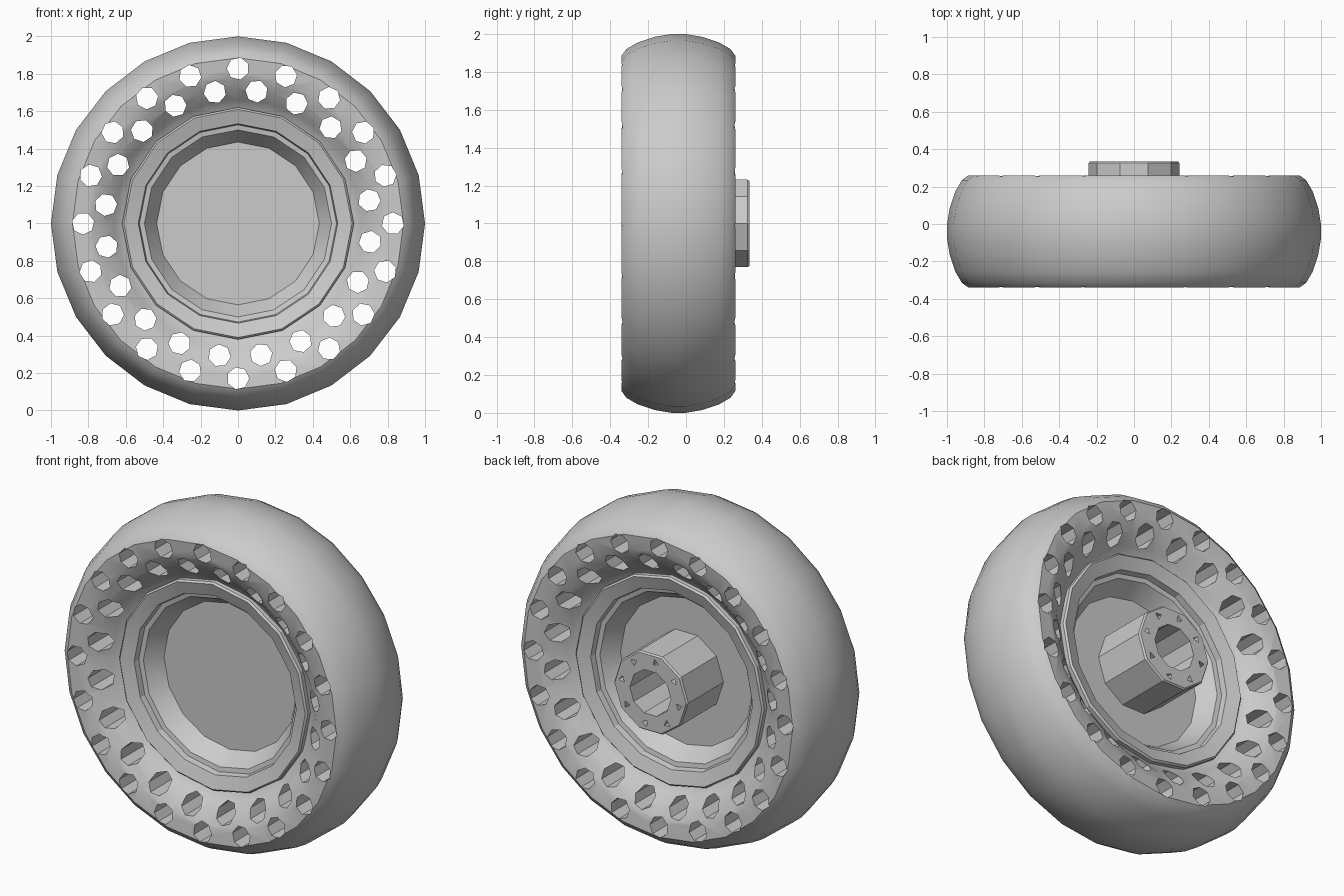
import bpy, bmesh, math
from mathutils import Matrix, Vector

cube = bpy.data.objects.get("Cube")
if cube:
    bpy.data.objects.remove(cube, do_unlink=True)

MID = -0.04      # middle plane of the tyre along y
AXLE = 1.0       # height of the wheel axis

grey = bpy.data.materials.new("plain grey")
grey.use_nodes = True
grey.diffuse_color = (0.6, 0.6, 0.6, 1)
grey.node_tree.nodes["Principled BSDF"].inputs["Base Color"].default_value = (0.6, 0.6, 0.6, 1)


def make_object(name, bm):
    bmesh.ops.recalc_face_normals(bm, faces=bm.faces)
    mesh = bpy.data.meshes.new(name)
    bm.to_mesh(mesh)
    bm.free()
    mesh.materials.append(grey)
    obj = bpy.data.objects.new(name, mesh)
    bpy.context.collection.objects.link(obj)
    return obj


def lathe(name, profile, sides, closed=False):
    """Spin (radius, y) points about the wheel axis."""
    bm = bmesh.new()
    rings = []
    for r, y in profile:
        rings.append([bm.verts.new((r * math.cos(a), y, AXLE + r * math.sin(a)))
                      for a in (math.tau * i / sides for i in range(sides))])
    pairs = list(zip(rings, rings[1:]))
    if closed:
        pairs.append((rings[-1], rings[0]))
    for low, high in pairs:
        for i in range(sides):
            j = (i + 1) % sides
            bm.faces.new((low[i], low[j], high[j], high[i]))
    bmesh.ops.remove_doubles(bm, verts=bm.verts, dist=1e-5)
    return make_object(name, bm)


def drill(obj, name, holes, sides, y, depth):
    """Cut prism holes, given as (ring radius, angle, hole radius), along y."""
    bm = bmesh.new()
    for ring, angle, radius in holes:
        a = math.radians(angle)
        place = (Matrix.Translation(Vector((ring * math.cos(a), y, AXLE + ring * math.sin(a))))
                 @ Matrix.Rotation(a, 4, 'Y').inverted()
                 @ Matrix.Rotation(math.pi / 2, 4, 'X'))
        bmesh.ops.create_cone(bm, cap_ends=True, segments=sides, radius1=radius,
                              radius2=radius, depth=depth, matrix=place)
    cutter = make_object(name, bm)
    cutter.hide_render = True
    mod = obj.modifiers.new("holes", 'BOOLEAN')
    mod.operation = 'DIFFERENCE'
    mod.solver = 'EXACT'
    mod.object = cutter
    select(obj)
    bpy.ops.object.modifier_apply(modifier=mod.name)
    bpy.data.objects.remove(cutter, do_unlink=True)


def select(obj):
    bpy.ops.object.select_all(action='DESELECT')
    obj.select_set(True)
    bpy.context.view_layer.objects.active = obj


def mirrored(half):
    """Mirror (radius, offset) points across the middle plane."""
    return ([(r, MID + h) for r, h in half]
            + [(r, MID - h) for r, h in reversed(half)])


# Tyre: rounded tread, crisp shoulder, sidewall dished towards the rim
tyre = lathe("tyre", mirrored([
    (0.57, 0.15), (0.62, 0.165), (0.66, 0.20), (0.72, 0.255), (0.79, 0.29),
    (0.885, 0.30), (0.92, 0.275), (0.955, 0.215), (0.985, 0.125), (1.0, 0.035)]),
    24, closed=True)

# Two staggered rows of holes right through the tyre
holes = [(0.828, 18 * i, 0.06) for i in range(20)]
holes += [(0.713, 10 + 18 * i, 0.06) for i in range(20)]
drill(tyre, "tyre_hole_cutter", holes, 7, MID, 1.0)

# Rim: raised lip, small step, sloping wall and a thin centre disc
rim = lathe("rim", mirrored([
    (0, 0.035), (0.435, 0.035), (0.50, 0.135), (0.527, 0.14), (0.533, 0.175),
    (0.61, 0.20), (0.62, 0.19), (0.62, 0.08)]), 16)

# Hub: stout sleeve at the back with a blind bore and bolt holes
hub = lathe("hub", [(0, 0.02), (0.135, 0.02), (0.135, 0.335), (0.235, 0.335),
                    (0.243, 0.325), (0.243, MID), (0, MID)], 10)
drill(hub, "bolt_hole_cutter", [(0.19, 45 * i + 10, 0.022) for i in range(8)],
      3, 0.32, 0.12)

# Smooth the tread while keeping the edges crisp
for obj, angle in ((tyre, 30), (rim, 20), (hub, 20)):
    select(obj)
    bpy.ops.object.shade_smooth_by_angle(angle=math.radians(angle))
